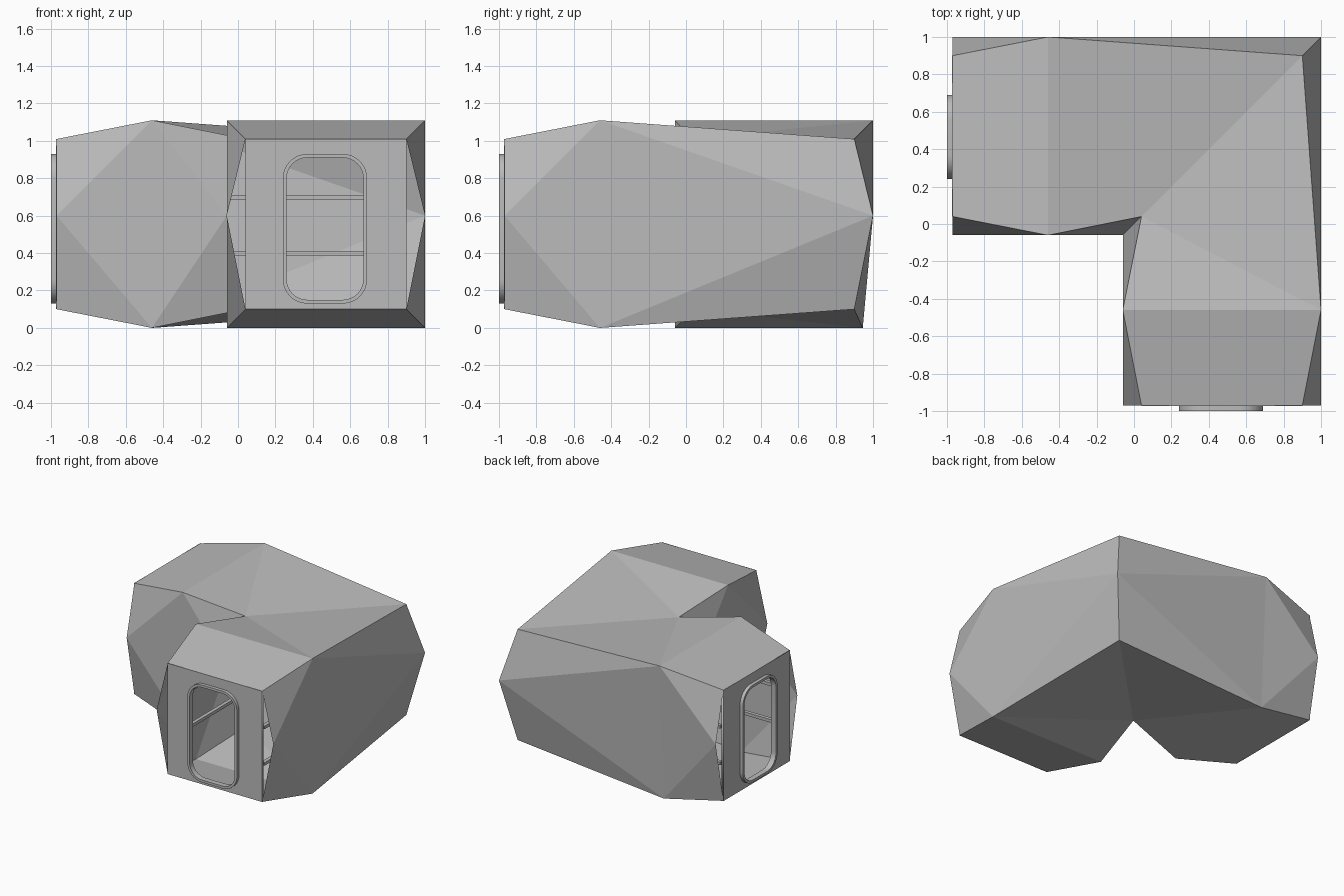
import bpy, bmesh, math
from mathutils import Matrix, Vector

if "Cube" in bpy.data.objects:
    bpy.data.objects.remove(bpy.data.objects["Cube"])

grey = bpy.data.materials.new("plain grey")
grey.use_nodes = True
COLOUR = (0.5, 0.5, 0.5, 1)
grey.diffuse_color = COLOUR
grey.node_tree.nodes["Principled BSDF"].inputs["Base Color"].default_value = COLOUR

# Main proportions
IN, OUT = -0.06, 1.0        # widest inner and outer wall
IN2, OUT2 = 0.04, 0.9       # narrowed inner and outer wall
END, RING = -0.97, -0.46    # open end and widest ring along an arm
LOW, HIGH, LOW2, HIGH2, MID = 0, 1.11, 0.1, 1.01, 0.6

# Swapping x and y turns the front arm into the side arm
SWAP = Matrix(((0, 1, 0, 0), (1, 0, 0, 0), (0, 0, 1, 0), (0, 0, 0, 1)))
ARMS = (("front", Matrix.Identity(4)), ("side", SWAP))


def finish(name, bm):
    bmesh.ops.recalc_face_normals(bm, faces=bm.faces)
    mesh = bpy.data.meshes.new(name)
    bm.to_mesh(mesh)
    bm.free()
    mesh.materials.append(grey)
    obj = bpy.data.objects.new(name, mesh)
    bpy.context.collection.objects.link(obj)
    return obj


# Faceted shell: narrow ends alternate with wide rings, joined at the bend
def arm_faces(bm, matrix, low_out):
    def face(*points):
        bm.faces.new([bm.verts.new(matrix @ Vector(p)) for p in points])

    for x, x2 in ((IN, IN2), (OUT, OUT2)):
        end, bend = (x, END, MID), (x, x, MID)
        top = (x, RING, HIGH)
        bottom = (low_out if x == OUT else x, RING, LOW)
        face(end, top, bottom)
        face(bend, top, bottom)
        for ring, z in ((top, HIGH2), (bottom, LOW2)):
            face(end, (x2, END, z), ring)
            face(bend, (x2, x2, z), ring)
    for z, z2 in ((HIGH, HIGH2), (LOW, LOW2)):
        out = low_out if z == LOW else OUT
        inner, outer = (IN, RING, z), (out, RING, z)
        face((IN2, END, z2), (OUT2, END, z2), outer, inner)
        face((IN2, IN2, z2), inner, outer)
        face((IN2, IN2, z2), outer, (OUT2, OUT2, z2))


shell = bmesh.new()
for (name, matrix), low_out in zip(ARMS, (OUT, 0.945)):
    arm_faces(shell, matrix, low_out)
bmesh.ops.remove_doubles(shell, verts=shell.verts, dist=0.001)
finish("corner_shell", shell)


# Doorways: outlines in x and z, filled between and given depth
def rounded(x0, x1, z0, z1, radius, steps=8):
    points = []
    corners = ((x1, z1, -1, -1), (x0, z1, 1, -1), (x0, z0, 1, 1), (x1, z0, -1, 1))
    for i, (x, z, dx, dz) in enumerate(corners):
        for k in range(steps + 1):
            a = math.pi / 2 * (i + k / steps)
            points.append((x + radius * (dx + math.cos(a)), z + radius * (dz + math.sin(a))))
    return points


def holed_plate(name, outline, hole, y0, y1, matrix):
    curve = bpy.data.curves.new(name, "CURVE")
    curve.dimensions = "2D"
    curve.fill_mode = "BOTH"
    curve.extrude = (y1 - y0) / 2
    for loop in (outline, hole):
        spline = curve.splines.new("POLY")
        spline.points.add(len(loop) - 1)
        spline.use_cyclic_u = True
        for point, (x, z) in zip(spline.points, loop):
            point.co = (x, z, 0, 1)
    helper = bpy.data.objects.new(name, curve)
    bm = bmesh.new()
    bm.from_mesh(helper.to_mesh())
    helper.to_mesh_clear()
    bpy.data.objects.remove(helper)
    stand = Matrix.Translation((0, (y0 + y1) / 2, 0)) @ Matrix.Rotation(math.pi / 2, 4, "X")
    bmesh.ops.transform(bm, matrix=matrix @ stand, verts=bm.verts)
    bmesh.ops.remove_doubles(bm, verts=bm.verts, dist=0.0001)
    return finish(name, bm)


def box(bm, low, high, matrix):
    low, high = Vector(low), Vector(high)
    place = Matrix.Translation((low + high) / 2) @ Matrix.Diagonal((*(high - low), 1))
    bmesh.ops.create_cube(bm, size=1, matrix=matrix @ place)


opening = rounded(0.26, 0.67, 0.15, 0.91, 0.11)
rim = rounded(0.24, 0.69, 0.13, 0.93, 0.13)
wall = [(OUT2, HIGH2), (IN2, HIGH2), (IN2, LOW2), (OUT2, LOW2)]
rails = bmesh.new()
for name, matrix in ARMS:
    holed_plate(name + "_end_wall", wall, opening, END - 0.003, END + 0.015, matrix)
    frame = holed_plate(name + "_door_frame", rim, opening, -1.0, END, matrix)
    bpy.ops.object.select_all(action="DESELECT")
    frame.select_set(True)
    bpy.context.view_layer.objects.active = frame
    bpy.ops.object.shade_smooth_by_angle(angle=math.radians(30))
    # Handrails along the inner and outer walls
    for z in (0.385, 0.685):
        box(rails, (IN2, -0.94, z), (IN2 + 0.03, IN2 + 0.03, z + 0.025), matrix)
        box(rails, (OUT2 - 0.03, -0.94, z), (OUT2, OUT2, z + 0.025), matrix)
finish("handrails", rails)
